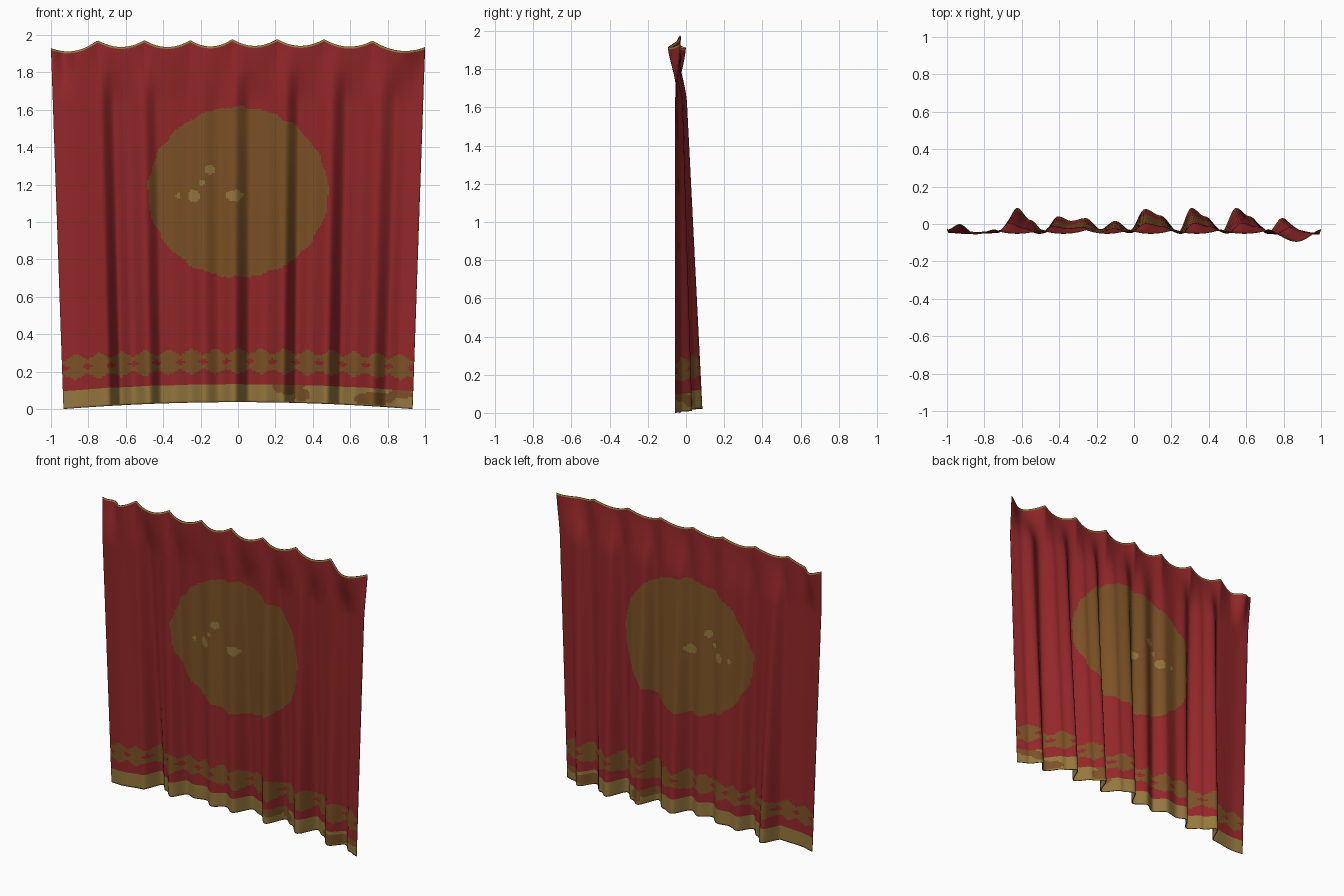
import bpy, bmesh, math

if "Cube" in bpy.data.objects:
    bpy.data.objects.remove(bpy.data.objects["Cube"])

NX, NZ = 220, 180

# Fold profile at the bottom hem: (x, y) of the pleats
FOLDS = [(-.95, -.03), (-.85, -.045), (-.7, -.035), (-.63, .085), (-.56, .02), (-.48, -.045),
         (-.41, .04), (-.34, .015), (-.26, .03), (-.18, -.03), (-.1, .015), (-.02, -.035),
         (.06, .08), (.14, .045), (.24, -.045), (.31, .085), (.38, .04), (.475, -.04),
         (.55, .085), (.62, .04), (.72, -.05), (.8, .03), (.87, -.03), (.95, -.055)]
# Small drift of the top edge towards the two ends
TOP = [(-1, -.03), (-.93, .015), (-.85, -.035), (-.75, -.03), (.72, -.03), (.87, -.075), (1, -.03)]
# Hanging points along the top edge: (x, z)
PINS = [(-1, 1.93), (-.75, 1.972), (-.5, 1.972), (-.255, 1.972), (-.03, 1.978),
        (.21, 1.978), (.46, 1.978), (.72, 1.97), (1, 1.935)]


def ease(t):
    t = max(0, min(1, t))
    return t * t * (3 - 2 * t)


def sample(pts, x):
    for (x0, y0), (x1, y1) in zip(pts, pts[1:]):
        if x <= x1:
            return y0 + (y1 - y0) * ease((x - x0) / (x1 - x0))
    return pts[-1][1]


def top_edge(x):
    for (x0, z0), (x1, z1) in zip(PINS, PINS[1:]):
        if x <= x1 + 1e-6:
            t = (x - x0) / (x1 - x0)
            return z0 + (z1 - z0) * t - 4 * .036 * t * (1 - t), 4 * t * (1 - t)
    return PINS[-1][1], 0


def cloth_point(u, v):
    zt, sag = top_edge(u)
    zb = .037 * (1 - u * u)
    z = zb + v * (zt - zb)
    x = u * (.933 + .067 * v)
    deep = .35 + .65 * (1 - min(1, z / 1.8))
    y = -.055 + (sample(FOLDS, u * .94) + .055) * deep
    y_top = sample(TOP, u) - .02 * sag
    k = ease((z - 1.62) / .33)
    return x, y * (1 - k) + y_top * k, z


def inside(x, z, cx, cz, rx, rz):
    return ((x - cx) / rx) ** 2 + ((z - cz) / rz) ** 2 < 1


RED, GOLD, BROWN = 0, 1, 2
GLINTS = [(-.235, 1.14, .03, .035), (-.02, 1.14, .045, .03), (-.15, 1.28, .03, .025),
          (-.19, 1.21, .015, .015), (-.32, 1.14, .015, .015)]


def colour(x, z, u, j):
    h = z - .037 * (1 - u * u)          # height above the hem edge
    if j == NZ - 1:
        return GOLD
    if h < .1:                          # hem with worn patches
        worn = (inside(x, z, .27, .125, .085, .045) or inside(x, z, .34, .075, .045, .035)
                or inside(x, z, .73, .055, .11, .035) or inside(x, z, .87, .08, .07, .022))
        return BROWN if worn else GOLD
    if .12 < h < .33:                   # scalloped trim band
        wave = math.cos(2 * math.pi * x / .124)
        if .165 - .012 * wave < h < .272 + .014 * wave:
            hole = abs(((x / .124) % 1) - .5) * .124
            return RED if hole / .028 + abs(h - .218) / .017 < 1 else BROWN
        return RED
    a = math.atan2(z - 1.16, x)         # large medallion
    r = 1 + .008 * math.sin(17 * a) + .006 * math.sin(29 * a + 1)
    if inside(x, z, 0, 1.16, .482 * r, .455 * r):
        return GOLD if any(inside(x, z, *g) for g in GLINTS) else BROWN
    return RED


# Curtain sheet
bm = bmesh.new()
grid = [[bm.verts.new(cloth_point(-1 + 2 * i / NX, j / NZ)) for i in range(NX + 1)]
        for j in range(NZ + 1)]
for j in range(NZ):
    for i in range(NX):
        f = bm.faces.new((grid[j][i], grid[j][i + 1], grid[j + 1][i + 1], grid[j + 1][i]))
        c = f.calc_center_median()
        f.material_index = colour(c.x, c.z, -1 + 2 * (i + .5) / NX, j)
        f.smooth = True
me = bpy.data.meshes.new("curtain")
bm.to_mesh(me)
bm.free()
curtain = bpy.data.objects.new("curtain", me)
bpy.context.collection.objects.link(curtain)

for name, col in (("red cloth", (.29, .02, .022, 1)), ("gold hem", (.30, .185, .047, 1)),
                  ("brown pattern", (.2, .083, .019, 1))):
    m = bpy.data.materials.new(name)
    m.diffuse_color = col
    m.use_nodes = True
    m.node_tree.nodes["Principled BSDF"].inputs["Base Color"].default_value = m.diffuse_color
    me.materials.append(m)

# Thin cloth thickness
s = curtain.modifiers.new("thickness", "SOLIDIFY")
s.thickness = .005
s.offset = 0
